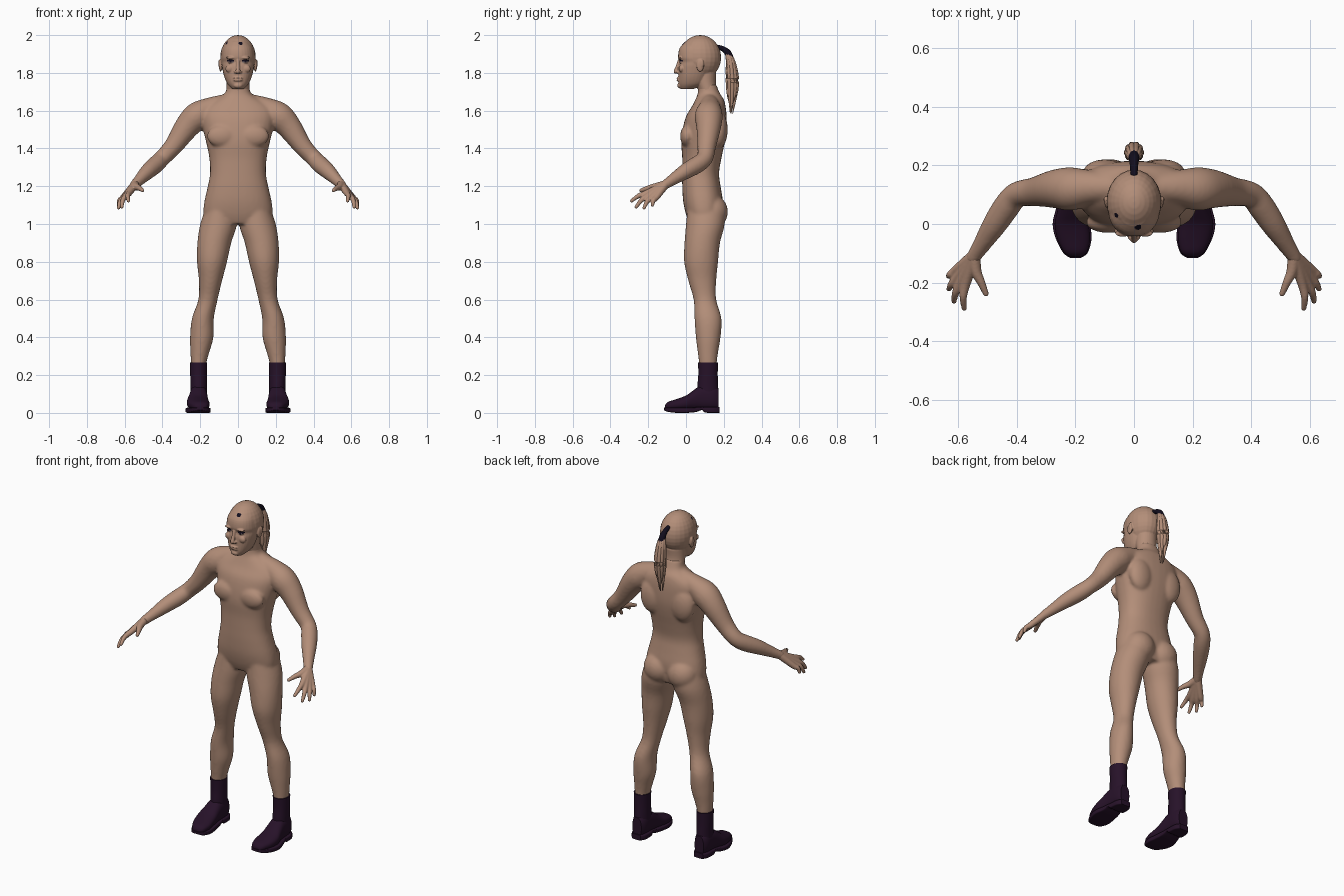
import bpy, bmesh, math
from mathutils import Vector, Matrix

cube = bpy.data.objects.get("Cube")
if cube:
    bpy.data.objects.remove(cube, do_unlink=True)


def material(name, rgb):
    m = bpy.data.materials.new(name)
    m.use_nodes = True
    m.diffuse_color = (*rgb, 1)
    m.node_tree.nodes["Principled BSDF"].inputs["Base Color"].default_value = (*rgb, 1)
    return m


SKIN = material("tan skin", (0.45, 0.27, 0.19))
BOOT = material("dark plum leather", (0.02, 0.006, 0.022))
HAIR = material("near black hair", (0.006, 0.004, 0.012))
EYE = material("grey eye", (0.22, 0.18, 0.17))


# ---- helpers ----
def smooth_rows(rows, sub=4):
    """Catmull-Rom interpolation of equal-length rows."""
    out = []
    for i in range(len(rows) - 1):
        a, b, c, d = rows[max(i - 1, 0)], rows[i], rows[i + 1], rows[min(i + 2, len(rows) - 1)]
        for k in range(sub):
            t = k / sub
            out.append([q + 0.5 * t * (r - p + t * (2 * p - 5 * q + 4 * r - s + t * (3 * (q - r) + s - p)))
                        for p, q, r, s in zip(a, b, c, d)])
    return out + [list(rows[-1])]


def loft(bm, rings, n=32, power=2.0):
    """Skin superellipse rings given as (centre, u, v)."""
    loops, faces = [], []
    for c, u, v in rings:
        loop = []
        for i in range(n):
            a = 2 * math.pi * i / n
            ca, sa = math.cos(a), math.sin(a)
            e = 2 / power
            loop.append(bm.verts.new(c + u * math.copysign(abs(ca) ** e, ca)
                                     + v * math.copysign(abs(sa) ** e, sa)))
        loops.append(loop)
    for p, q in zip(loops, loops[1:]):
        for i in range(n):
            j = (i + 1) % n
            faces.append(bm.faces.new((p[i], p[j], q[j], q[i])))
    faces += [bm.faces.new(loops[0][::-1]), bm.faces.new(loops[-1])]
    bmesh.ops.recalc_face_normals(bm, faces=faces)


def column(bm, rows, power=2.0, s=1):
    """Upright loft; rows are z, inner x, outer x, front y, back y."""
    loft(bm, [(Vector((s * (a + b) / 2, (f + k) / 2, z)), Vector(((b - a) / 2, 0, 0)),
               Vector((0, (k - f) / 2, 0))) for z, a, b, f, k in smooth_rows(rows)], power=power)


def lengthwise(bm, rows, power=2.0):
    """Loft along y; rows are y, centre x, half width, bottom z, top z."""
    loft(bm, [(Vector((x, y, (lo + hi) / 2)), Vector((w, 0, 0)), Vector((0, 0, (hi - lo) / 2)))
              for y, x, w, lo, hi in smooth_rows(rows)], power=power)


def ball(bm, loc, radii, s=1):
    m = Matrix.Translation((s * loc[0], loc[1], loc[2])) @ Matrix.Diagonal((*radii, 1))
    bmesh.ops.create_uvsphere(bm, u_segments=24, v_segments=16, radius=1, matrix=m)


def tube(bm, pts, s=1, n=16, caps=True):
    """Round limb through points x, y, z, radius."""
    rows = smooth_rows([(s * p[0], *p[1:]) for p in pts])
    rings = []
    for i, r in enumerate(rows):
        d = Vector(rows[min(i + 1, len(rows) - 1)][:3]) - Vector(rows[max(i - 1, 0)][:3])
        q = d.to_track_quat('Z', 'X')
        rings.append((Vector(r[:3]), q @ Vector((r[3], 0, 0)), q @ Vector((0, r[3], 0))))
    loft(bm, rings, n)
    if caps:
        for p in (pts[0], pts[-1]):
            ball(bm, p[:3], (p[3],) * 3, s)


def finish(bm, name, mats, voxel=0, smooth=0, mirror=False):
    me = bpy.data.meshes.new(name)
    bm.to_mesh(me)
    bm.free()
    ob = bpy.data.objects.new(name, me)
    bpy.context.collection.objects.link(ob)
    if voxel:
        r = ob.modifiers.new("merge", 'REMESH')
        r.mode, r.voxel_size = 'VOXEL', voxel
        sm = ob.modifiers.new("soften", 'SMOOTH')
        sm.factor, sm.iterations = 0.5, smooth
        dg = bpy.context.evaluated_depsgraph_get()
        baked = bpy.data.meshes.new_from_object(ob.evaluated_get(dg))
        ob.modifiers.clear()
        ob.data = baked
        ob.data.name = name
    ob.data.materials.clear()
    for m in mats:
        ob.data.materials.append(m)
    if mirror:
        ob.modifiers.new("mirror", 'MIRROR')
    bpy.ops.object.select_all(action='DESELECT')
    ob.select_set(True)
    bpy.context.view_layer.objects.active = ob
    bpy.ops.object.shade_smooth_by_angle(angle=math.radians(50))
    return ob


# ---- body: torso, arms and legs merged ----
bm = bmesh.new()
torso = [(1.0, .15, .02, .18), (1.05, .182, 0, .19), (1.12, .178, -.015, .195), (1.2, .16, -.02, .183),
         (1.27, .148, -.02, .175), (1.35, .152, -.02, .188), (1.43, .168, -.025, .205),
         (1.5, .185, -.018, .215), (1.57, .195, 0, .215), (1.62, .18, .03, .21),
         (1.66, .12, .05, .2), (1.69, .07, .062, .18), (1.74, .058, .066, .16)]
column(bm, [(z, -w, w, f, b) for z, w, f, b in torso], 2.3)
leg = [(1.1, .02, .165, .01, .2), (1.0, .006, .2, 0, .205), (.9, .036, .215, -.008, .18),
       (.8, .058, .217, -.01, .17), (.7, .084, .207, .012, .16), (.6, .108, .21, .04, .16),
       (.5, .128, .244, .045, .188), (.4, .13, .254, .052, .183), (.32, .152, .252, .062, .17),
       (.26, .168, .249, .069, .163), (.2, .17, .246, .072, .16)]
for s in (1, -1):
    column(bm, leg, s=s)
    tube(bm, [(.06, .125, 1.645, .045), (.15, .125, 1.61, .06), (.215, .12, 1.572, .074),
              (.27, .12, 1.515, .066), (.34, .11, 1.415, .05), (.4, .1, 1.35, .044),
              (.435, .06, 1.315, .046), (.475, 0, 1.28, .042), (.52, -.07, 1.235, .031),
              (.55, -.115, 1.205, .025)], s, 24)
    ball(bm, (.08, .142, 1.065), (.088, .08, .088), s)
    ball(bm, (.085, .005, 1.465), (.08, .036, .058), s)
    ball(bm, (.1, .175, 1.5), (.075, .046, .1), s)
finish(bm, "body", [SKIN], .008, 9)

# ---- hands ----
bm = bmesh.new()
wrist = (.546, -.108, 1.21, .022)
fingers = [((.575, -.205, 1.165), (.58, -.288, 1.122)), ((.592, -.2, 1.15), (.615, -.264, 1.09)),
           ((.603, -.182, 1.141), (.632, -.222, 1.085)), ((.608, -.158, 1.14), (.634, -.178, 1.1))]
for s in (1, -1):
    for k, t in fingers:
        mid = [(a + b) / 2 + d for a, b, d in zip(k, t, (.006, -.004, .006))]
        tube(bm, [wrist, (*k, .0165), (*mid, .0125), (*t, .009)], s)
    tube(bm, [wrist, (.54, -.16, 1.198, .019), (.522, -.2, 1.19, .014), (.506, -.238, 1.178, .01)], s)
finish(bm, "hands", [SKIN], .004, 3)

# ---- head ----
bm = bmesh.new()
ball(bm, (0, .075, 1.882), (.094, .111, .118))
face = [(1.715, .03, -.03, .04), (1.74, .055, -.04, .1), (1.78, .073, -.041, .12), (1.83, .084, -.04, .14),
        (1.858, .087, -.034, .15), (1.885, .088, -.042, .15), (1.93, .08, -.034, .15), (1.965, .055, -.005, .12)]
column(bm, [(z, -w, w, f, b) for z, w, f, b in face], 2.2)
neck = [(1.66, .064, .06, .185), (1.7, .062, .066, .168), (1.75, .06, .05, .158), (1.8, .06, .04, .16)]
column(bm, [(z, -w, w, f, b) for z, w, f, b in neck])
tube(bm, [(0, -.035, 1.865, .009), (0, -.044, 1.835, .01), (0, -.053, 1.808, .0125)])
for z in (1.772, 1.761):
    ball(bm, (0, -.04, z), (.026, .01, .006))
ball(bm, (0, -.03, 1.733), (.024, .016, .015))
for s in (1, -1):
    ball(bm, (.012, -.045, 1.804), (.009, .01, .007), s)
    ball(bm, (.038, -.032, 1.88), (.026, .012, .008), s)
    ball(bm, (.045, -.024, 1.822), (.022, .014, .02), s)
    ball(bm, (.038, -.024, 1.858), (.016, .012, .009), s)
    ball(bm, (.092, .075, 1.84), (.009, .02, .034), s)
    ball(bm, (.098, .084, 1.85), (.006, .01, .022), s)
head = finish(bm, "head", [SKIN, HAIR, EYE], .0033, 3)

# lash lines, eyes and stray hair patches coloured by position
patches = [(Vector((.014, -.012, 1.957)), .012), (Vector((-.06, .03, 1.957)), .009),
           (Vector((.06, .16, 1.83)), .009)]
for p in head.data.polygons:
    x, y, z = p.center
    if y < .01 and .021 < abs(x) < .058:
        lid = 1.864 - 6 * (abs(x) - .038) ** 2
        if lid - .003 < z < lid + .007:
            p.material_index = 1
        elif lid - .009 < z < lid:
            p.material_index = 1 if abs(abs(x) - .038) < .005 else 2 if abs(abs(x) - .038) < .013 else 0
    if any((p.center - c).length < r for c, r in patches):
        p.material_index = 1

# ---- ponytail and its tie ----
bm = bmesh.new()
for i in range(10):
    a = 2 * math.pi * i / 10
    u, v = math.cos(a), math.sin(a)
    tube(bm, [(.006 * u, .218 + .006 * v, 1.91, .008), (.016 * u, .236 + .014 * v, 1.86, .012),
              (.022 * u, .245 + .024 * v, 1.77, .013), (.017 * u, .244 + .019 * v, 1.69, .011),
              (.008 * u, .239 + .008 * v, 1.585 + .045 * (i % 3), .002)], n=8, caps=False)
finish(bm, "ponytail", [SKIN])
bm = bmesh.new()
tube(bm, [(0, .17, 1.937, .012), (0, .2, 1.925, .014), (0, .222, 1.905, .018), (0, .234, 1.872, .02)])
finish(bm, "hair_tie", [HAIR])

# ---- boots ----
bm = bmesh.new()
foot = [(-.112, .2, .02, .015, .04), (-.095, .2, .04, .015, .058), (-.05, .206, .056, .015, .073),
        (0, .213, .058, .015, .092), (.04, .211, .052, .015, .12), (.08, .209, .047, .015, .145),
        (.14, .208, .043, .015, .15), (.172, .208, .03, .015, .13)]
lengthwise(bm, foot, 2.4)
sole = [(-.116, .2, .018, .014, .028), (-.098, .2, .042, .006, .028), (-.05, .206, .061, 0, .028),
        (0, .214, .064, 0, .028), (.05, .212, .055, .004, .03), (.085, .21, .049, .015, .032),
        (.1, .209, .049, .002, .032), (.15, .208, .046, 0, .032), (.178, .208, .03, 0, .032)]
lengthwise(bm, sole, 7)
column(bm, [(.08, .165, .251, .06, .172), (.14, .165, .251, .06, .17), (.2, .165, .253, .065, .168),
            (.268, .163, .255, .064, .169)])
finish(bm, "boots", [BOOT], mirror=True)
